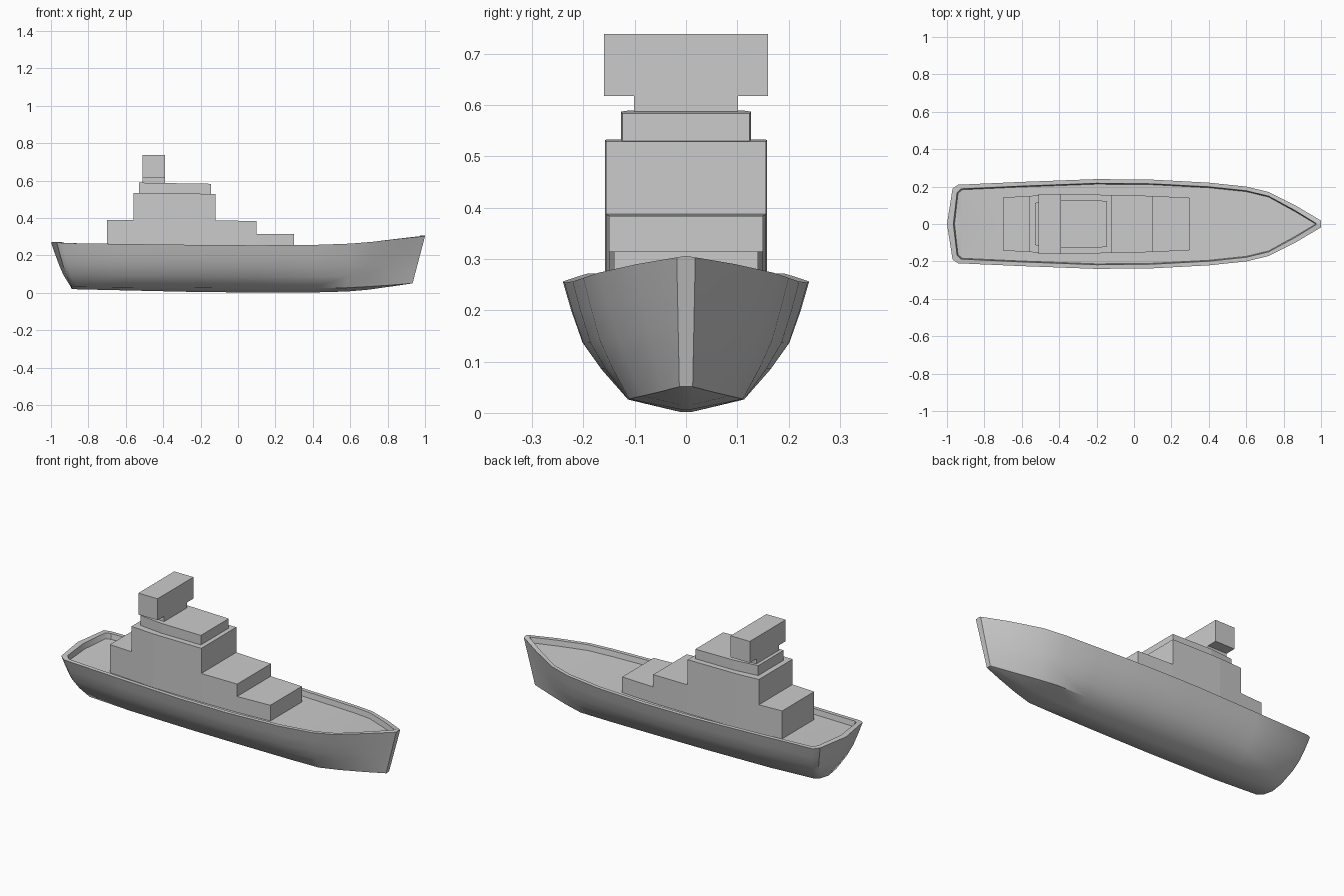
import bpy, bmesh, math

if "Cube" in bpy.data.objects:
    bpy.data.objects.remove(bpy.data.objects["Cube"])


def finish(name, bm, smooth=None):
    bmesh.ops.remove_doubles(bm, verts=bm.verts, dist=0.0004)
    bmesh.ops.recalc_face_normals(bm, faces=bm.faces)
    mesh = bpy.data.meshes.new(name)
    bm.to_mesh(mesh)
    bm.free()
    obj = bpy.data.objects.new(name, mesh)
    bpy.context.collection.objects.link(obj)
    if smooth:
        bpy.ops.object.select_all(action='DESELECT')
        bpy.context.view_layer.objects.active = obj
        obj.select_set(True)
        bpy.ops.object.shade_smooth_by_angle(angle=math.radians(smooth))
    return obj


def lerp(a, b, t):
    return a + (b - a) * t


# Hull stations: x bottom, x top, half width at rail, at chine,
# keel z, chine z, rail z, side roundness, inward x shift of the rim
STATIONS = [
    (-.890, -1.00, .000, .000, .022, .034, .270, 1.0, .034),
    (-.885, -.970, .190, .070, .021, .033, .272, 1.0, .024),
    (-.860, -.940, .210, .090, .019, .032, .266, 1.0, .016),
    (-.600, -.600, .225, .105, .013, .029, .261, 1.0, 0),
    (-.200, -.200, .240, .112, .004, .027, .256, 1.0, 0),
    (.100, .100, .237, .113, .002, .026, .254, 1.0, 0),
    (.400, .400, .221, .113, .002, .026, .256, 0.9, 0),
    (.580, .600, .200, .111, .007, .027, .263, 0.7, 0),
    (.690, .720, .171, .085, .016, .033, .273, 0.4, 0),
    (.820, .870, .095, .047, .034, .042, .290, 0.2, -.010),
    (.930, 1.00, .018, .013, .050, .051, .303, 0.0, -.026),
    (.930, 1.00, .000, .000, .050, .051, .306, 0.0, -.026),
]
BULWARK = 0.03


def half_section(xb, xt, w, wc, zk, zc, zt, rnd, shift):
    kw = min(.012, wc)
    pts = [(xb, 0, zk), (xb, kw, zk), (lerp(xb, xt, .05), wc, zc)]
    for fz, fy in ((.26, .42), (.48, .70), (.75, .87), (1, 1)):
        fx = lerp(.05, 1, fz)
        if xb < -.7:                       # fuller curve under the stern
            fx = lerp(.05, 1, fz ** .75)
        pts.append((lerp(xb, xt, fx), lerp(wc, w, lerp(fz, fy, rnd)), lerp(zc, zt, fz)))
    yin = max(w - .022, .003) if w > 0 else 0
    ydeck = max(yin - .005, .002) if w > 0 else 0
    pts.append((xt + shift, yin, zt))
    pts.append((xt + shift * 1.2, ydeck, zt - BULWARK))
    pts.append((xt + shift * 1.2, 0, zt - BULWARK))
    return pts


# Hull with rim, bulwark and deck, lofted and mirrored
bm = bmesh.new()
for side in (1, -1):
    rows = [[bm.verts.new((x, side * y, z)) for x, y, z in half_section(*s)] for s in STATIONS]
    for a, b in zip(rows, rows[1:]):
        for i in range(len(a) - 1):
            bm.faces.new((a[i], b[i], b[i + 1], a[i + 1]))
bmesh.ops.remove_doubles(bm, verts=bm.verts, dist=0.0004)
bmesh.ops.dissolve_degenerate(bm, edges=bm.edges, dist=0.0002)
finish("hull", bm, 38)


def block(name, outline, z0, z1_aft, z1_fore):
    """Deckhouse: (x, half width) outline from aft to fore, mirrored across y."""
    loop = outline + [(x, -w) for x, w in reversed(outline)]
    xa, xf = outline[0][0], outline[-1][0]
    bm = bmesh.new()
    low = [bm.verts.new((x, y, z0)) for x, y in loop]
    top = [bm.verts.new((x, y, lerp(z1_aft, z1_fore, (x - xa) / (xf - xa)))) for x, y in loop]
    n = len(loop)
    for i in range(n):
        j = (i + 1) % n
        bm.faces.new((low[i], low[j], top[j], top[i]))
    bm.faces.new(low[::-1])
    bm.faces.new(top)
    finish(name, bm)


# Stepped superstructure
block("aft_cabin", [(-.70, .142), (-.56, .150)], .222, .390, .390)
block("main_cabin", [(-.56, .150), (-.42, .158), (-.12, .156)], .222, .533, .529)
block("forward_cabin", [(-.12, .156), (.10, .150)], .222, .387, .384)
block("forward_hatch", [(.10, .150), (.30, .140)], .220, .314, .314)

# Bridge tier and funnel
block("bridge", [(-.53, .113), (-.39, .127), (-.145, .124)], .525, .589, .583)
block("funnel_neck", [(-.51, .101), (-.39, .101)], .58, .62, .62)
block("funnel_head", [(-.51, .160), (-.39, .160)], .617, .738, .738)
